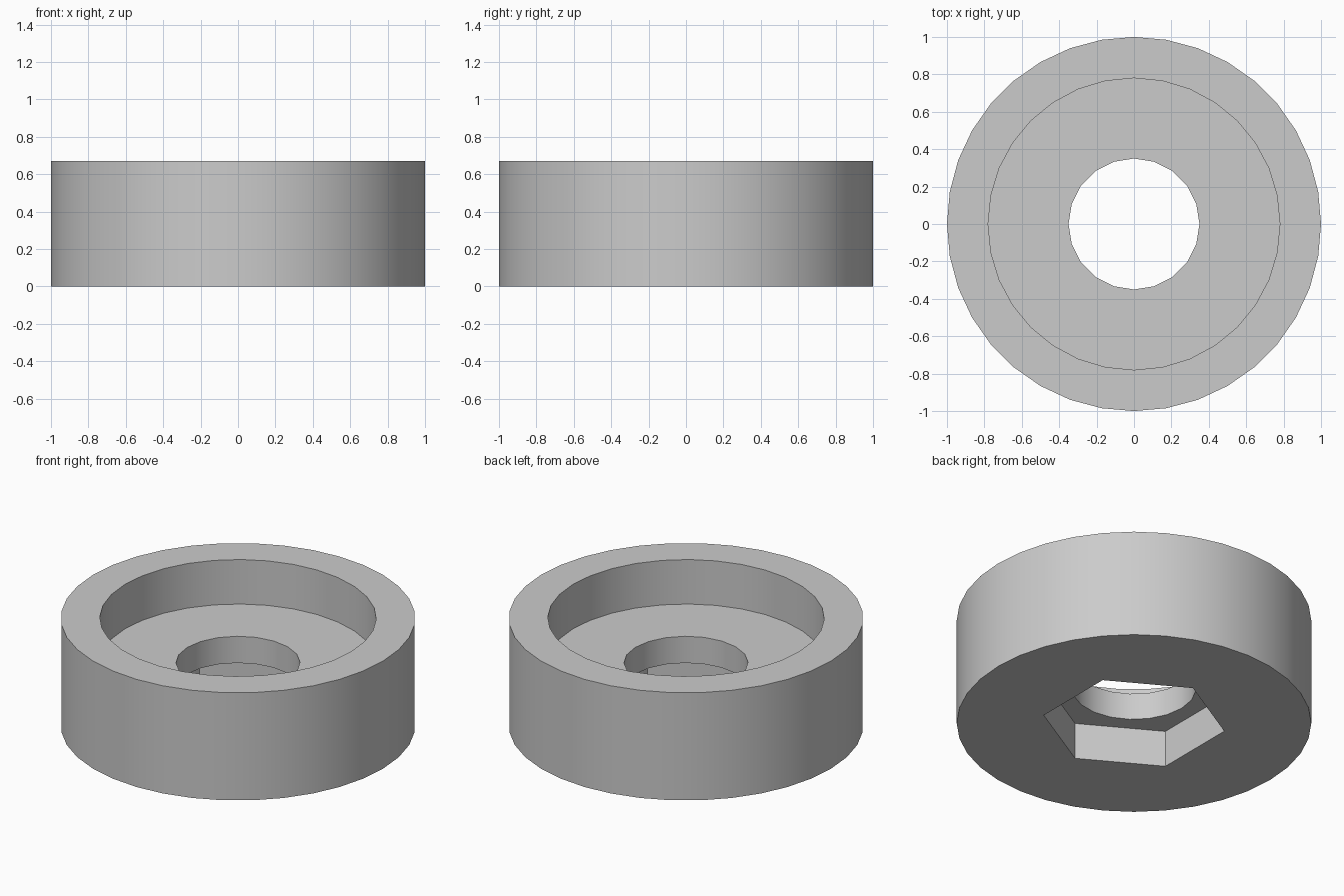
import bpy
import math

if "Cube" in bpy.data.objects:
    bpy.data.objects.remove(bpy.data.objects["Cube"], do_unlink=True)

HEIGHT = 0.67
FLOOR = 0.393       # floor of the round recess
POCKET_TOP = 0.227  # ceiling of the hexagonal pocket
GAP = 0.1           # how far cutters reach past the surface

grey = bpy.data.materials.new("plain grey")
grey.use_nodes = True
colour = (0.6, 0.6, 0.6, 1)
grey.diffuse_color = colour
grey.node_tree.nodes["Principled BSDF"].inputs["Base Color"].default_value = colour


def prism(name, sides, radius, low, high):
    """Upright prism with one corner on the y axis."""
    bpy.ops.mesh.primitive_cylinder_add(
        vertices=sides, radius=radius, depth=high - low,
        location=(0, 0, (low + high) / 2))
    obj = bpy.context.object
    obj.name = name
    obj.data.materials.append(grey)
    return obj


# Solid round body
body = prism("round_spacer", 36, 1, 0, HEIGHT)

# Top recess, through hole and hexagonal nut pocket underneath
cutters = [
    prism("recess_cutter", 32, 0.78, FLOOR, HEIGHT + GAP),
    prism("hole_cutter", 20, 0.35, -GAP, HEIGHT + GAP),
    prism("nut_pocket_cutter", 6, 0.517, -GAP, POCKET_TOP),
]

bpy.ops.object.select_all(action="DESELECT")
body.select_set(True)
bpy.context.view_layer.objects.active = body
for cutter in cutters:
    cutter.hide_render = True
    cut = body.modifiers.new(cutter.name, "BOOLEAN")
    cut.operation = "DIFFERENCE"
    cut.solver = "EXACT"
    cut.object = cutter
    bpy.ops.object.modifier_apply(modifier=cut.name)
    bpy.data.objects.remove(cutter, do_unlink=True)

# Smooth round walls, crisp rims and pocket corners
bpy.ops.object.shade_smooth_by_angle(angle=math.radians(30))
